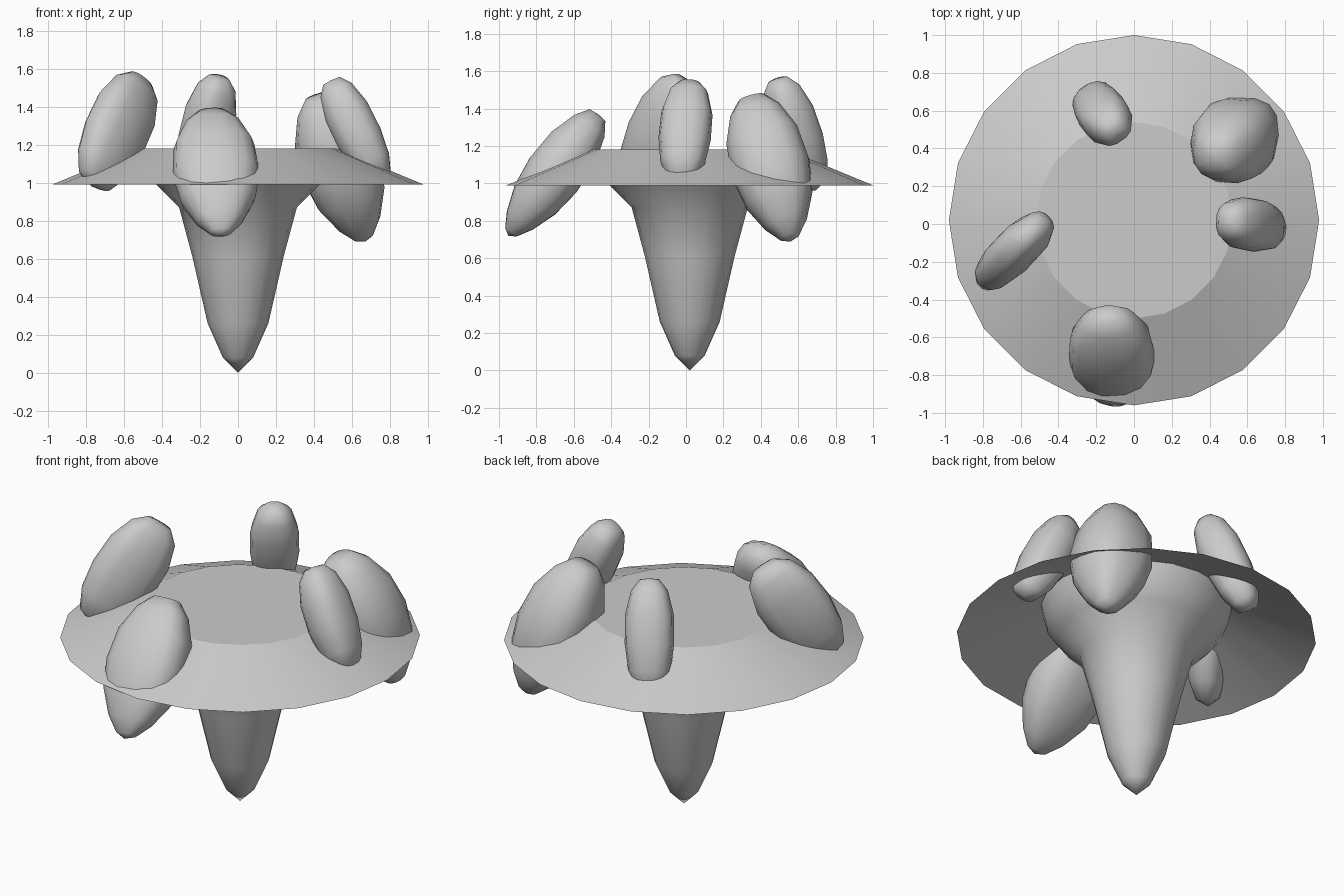
import bpy, bmesh, math
from mathutils import Vector

if "Cube" in bpy.data.objects:
    bpy.data.objects.remove(bpy.data.objects["Cube"])

CY = 0.02  # the round body sits slightly behind the origin


def finish(name, bm, angle):
    bmesh.ops.recalc_face_normals(bm, faces=bm.faces)
    me = bpy.data.meshes.new(name)
    bm.to_mesh(me)
    bm.free()
    ob = bpy.data.objects.new(name, me)
    bpy.context.collection.objects.link(ob)
    bpy.ops.object.select_all(action='DESELECT')
    ob.select_set(True)
    bpy.context.view_layer.objects.active = ob
    bpy.ops.object.shade_smooth_by_angle(angle=math.radians(angle))
    return ob


def skin(bm, rings):
    """Bridge equal-length vertex rings; a one-vertex ring is a pole."""
    for r, s in zip(rings, rings[1:]):
        n = max(len(r), len(s))
        for i in range(n):
            j = (i + 1) % n
            if len(r) == 1:
                bm.faces.new((r[0], s[i], s[j]))
            elif len(s) == 1:
                bm.faces.new((r[i], s[0], r[j]))
            else:
                bm.faces.new((r[i], s[i], s[j], r[j]))


def lathe(name, profile, angle, sides=20):
    bm = bmesh.new()
    rings = []
    for r, z in profile:
        n = sides if r > 0 else 1
        rings.append([bm.verts.new((r * math.sin(2 * math.pi * k / n),
                                    CY + r * math.cos(2 * math.pi * k / n), z))
                      for k in range(n)])
    skin(bm, rings)
    return finish(name, bm, angle)


def pebble(name, top, bottom, side, a, b, shape, sides=14):
    """Tapered lump along top->bottom; half-widths a (along side) and b."""
    top, bottom = Vector(top), Vector(bottom)
    d = (bottom - top).normalized()
    u = Vector(side)
    u = (u - d * u.dot(d)).normalized()
    w = d.cross(u)
    bm = bmesh.new()
    rings = [[bm.verts.new(top)]]
    for t, s in shape:
        c = top.lerp(bottom, t)
        ring = []
        for k in range(sides):
            q = 2 * math.pi * k / sides
            x, y = math.cos(q), math.sin(q)
            x = math.copysign(abs(x) ** 0.8, x)
            y = math.copysign(abs(y) ** 0.8, y)
            ring.append(bm.verts.new(c + u * (a * s * x) + w * (b * s * y)))
        rings.append(ring)
    rings.append([bm.verts.new(bottom)])
    skin(bm, rings)
    return finish(name, bm, 50)


# Wide sloping brim with a flat round top
lathe("brim", [(0.98, 0.99), (0.52, 1.18)], 30)
lathe("flat_top", [(0.52, 1.18), (0, 1.18)], 30)

# Tapered stem flaring up into the brim
lathe("stem", [(0, 0), (0.08, 0.08), (0.16, 0.26), (0.24, 0.61), (0.31, 0.87),
               (0.43, 0.99), (0.495, 1.08), (0.52, 1.178)], 60)

# Five lumps leaning outward through the brim
BLUNT = [(0.01, 0.4), (0.1, 0.74), (0.3, 0.98), (0.55, 1.0), (0.78, 0.85), (0.94, 0.55)]
TAPER = [(0.01, 0.35), (0.1, 0.66), (0.28, 0.95), (0.5, 1.02), (0.7, 0.88), (0.87, 0.56), (0.97, 0.25)]

pebble("left_lump", (-0.51, -0.01, 1.55), (-0.77, -0.29, 0.98), (-0.65, 0.76, 0), 0.115, 0.19, BLUNT)
pebble("back_lump", (-0.10, 0.49, 1.56), (-0.24, 0.69, 0.96), (0.82, 0.57, 0), 0.135, 0.125, BLUNT)
pebble("right_lump", (0.49, 0.02, 1.54), (0.76, -0.03, 0.99), (0, 1, 0), 0.14, 0.125, BLUNT)
pebble("front_lump", (-0.14, -0.47, 1.37), (-0.09, -0.95, 0.72), (1, 0, 0), 0.225, 0.155, TAPER)
pebble("back_right_lump", (0.42, 0.35, 1.46), (0.67, 0.56, 0.69), (1, 0, 0), 0.21, 0.21, TAPER)
